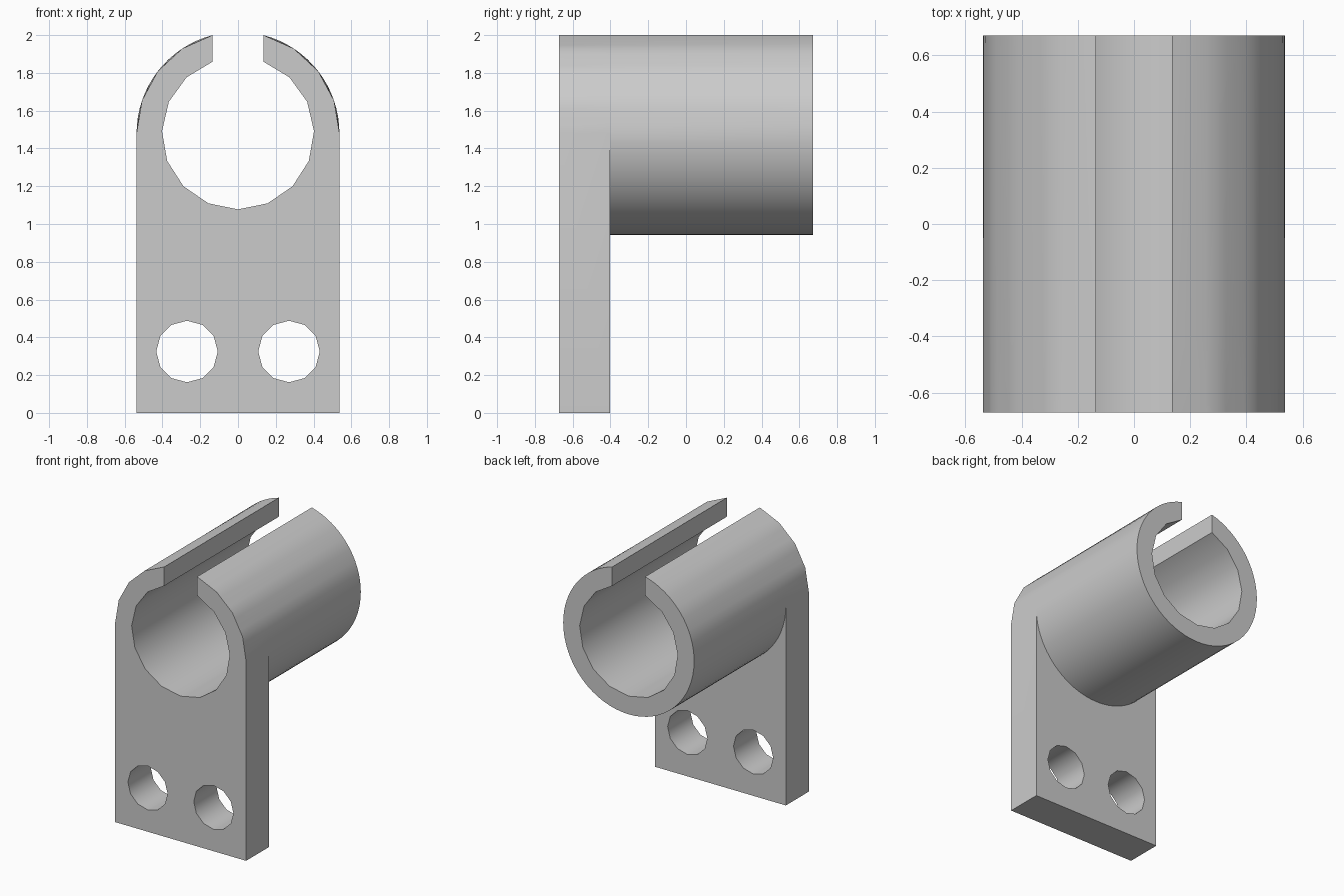
import bpy, bmesh
from math import cos, sin, pi, acos, radians

cube = bpy.data.objects.get("Cube")
if cube:
    bpy.data.objects.remove(cube)

R, BORE, CZ, SLOT = 0.537, 0.4025, 1.48, 0.135
FRONT, MID, BACK = -0.672, -0.403, 0.672
HOLE_X, HOLE_Z, HOLE_R = 0.27, 0.325, 0.163
COARSE, FINE, LOWER = 4, 4, 32

bm = bmesh.new()


def ring(points, y):
    return [bm.verts.new((x, y, z)) for x, z in points]


def loft(a, b, closed=False):
    n = len(a)
    for i in range(n if closed else n - 1):
        j = (i + 1) % n
        bm.faces.new((a[i], a[j], b[j], b[i]))


def arc(r, a0, a1, n):
    return [(r * cos(a0 + (a1 - a0) * i / n), CZ + r * sin(a0 + (a1 - a0) * i / n))
            for i in range(n + 1)]


def mirror(points):
    return [(-x, z) for x, z in points]


def mix(p, q, t):
    return [(a + (c - a) * t, b + (d - b) * t) for (a, b), (c, d) in zip(p, q)]


def edges(verts, closed=False):
    pairs = list(zip(verts, verts[1:])) + ([(verts[-1], verts[0])] if closed else [])
    return [bm.edges.get(p) or bm.edges.new(p) for p in pairs]


def fill(edge_list):
    bmesh.ops.triangle_fill(bm, edges=edge_list, use_beauty=True)


# Upper shell: faceted at the front, blending to a round arc at the back
tip = acos(SLOT / R)
round_arc = arc(R, 0, tip, COARSE * FINE)
corners = arc(R, 0, tip, COARSE)
faceted = [corners[0]]
for p, q in zip(corners, corners[1:]):
    faceted += [(p[0] + (q[0] - p[0]) * k / FINE, p[1] + (q[1] - p[1]) * k / FINE)
                for k in range(1, FINE + 1)]
t = (MID - FRONT) / (BACK - FRONT)
upper = []
for flip in (lambda p: p, mirror):
    f = ring(flip(faceted), FRONT)
    m = ring(flip(mix(faceted, round_arc, t)), MID)
    b = ring(flip(round_arc), BACK)
    loft(f, m)
    loft(m, b)
    upper.append((f, m, b))
(rf, rm, rb), (lf, lm, lb) = upper

# Lower shell behind the plate
under = arc(R, 0, -pi, LOWER)[1:-1]
low_mid = [rm[0]] + ring(under, MID) + [lm[0]]
low_back = [rb[0]] + ring(under, BACK) + [lb[0]]
loft(low_mid, low_back)

# Bore, open along the top slot
bore_tip = acos(SLOT / BORE)
bore = arc(BORE, bore_tip, -pi - bore_tip, 14)
bore_front, bore_mid, bore_back = (ring(bore, y) for y in (FRONT, MID, BACK))
loft(bore_front, bore_mid)
loft(bore_mid, bore_back)

# Slot walls
for outer, k in ((upper[0], 0), (upper[1], -1)):
    inner = (bore_front[k], bore_mid[k], bore_back[k])
    loft([s[-1] for s in outer], inner)

# Mounting plate sides and foot
foot = [(R, 0), (-R, 0)]
foot_front, foot_mid = ring(foot, FRONT), ring(foot, MID)
loft([rf[0]] + foot_front + [lf[0]], [rm[0]] + foot_mid + [lm[0]])

# Bolt holes
front_edges, mid_edges = [], []
for side in (-1, 1):
    circle = [(side * HOLE_X + HOLE_R * cos(i * pi / 6), HOLE_Z + HOLE_R * sin(i * pi / 6))
              for i in range(12)]
    hf, hm = ring(circle, FRONT), ring(circle, MID)
    loft(hf, hm, True)
    front_edges += edges(hf, True)
    mid_edges += edges(hm, True)

# Flat faces: plate front, plate back and tube end
front_edges += edges(rf[::-1] + foot_front + lf + bore_front[::-1], True)
mid_edges += edges([rm[0]] + foot_mid + low_mid[::-1][:-1], True)
back_edges = edges(rb[::-1] + low_back[1:-1] + lb + bore_back[::-1], True)
for group in (front_edges, mid_edges, back_edges):
    fill(group)

bmesh.ops.recalc_face_normals(bm, faces=bm.faces)
mesh = bpy.data.meshes.new("clamp_bracket")
bm.to_mesh(mesh)
bm.free()
bracket = bpy.data.objects.new("clamp_bracket", mesh)
bpy.context.collection.objects.link(bracket)

# Grey finish
grey = bpy.data.materials.new("light_grey")
grey.use_nodes = True
grey.diffuse_color = (0.6, 0.6, 0.6, 1)
grey.node_tree.nodes["Principled BSDF"].inputs["Base Color"].default_value = (0.6, 0.6, 0.6, 1)
mesh.materials.append(grey)

bpy.ops.object.select_all(action="DESELECT")
bracket.select_set(True)
bpy.context.view_layer.objects.active = bracket
bpy.ops.object.shade_smooth_by_angle(angle=radians(35))
